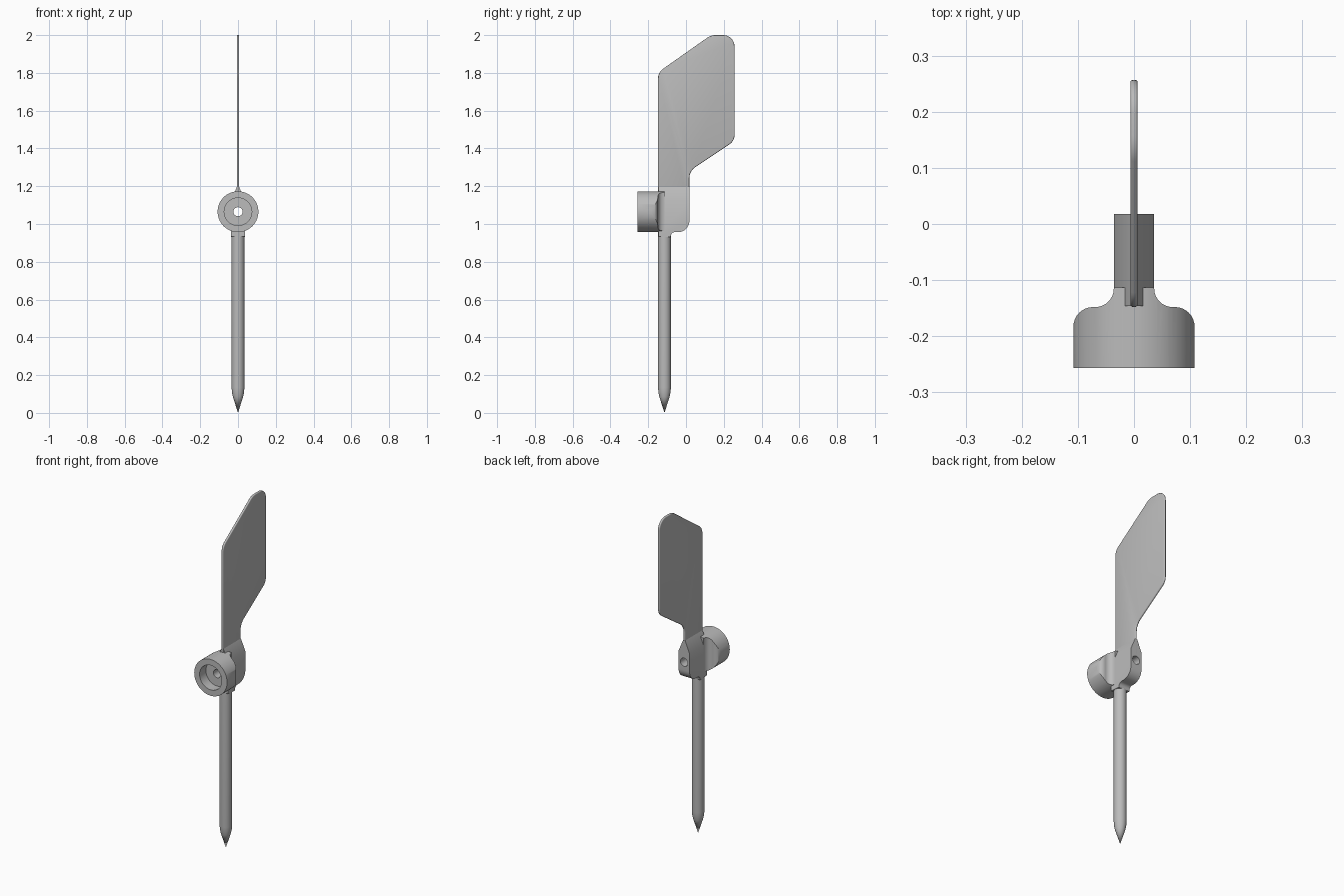
import bpy, bmesh, math
from mathutils import Vector, Matrix

cube = bpy.data.objects.get("Cube")
if cube:
    bpy.data.objects.remove(cube, do_unlink=True)

grey = bpy.data.materials.new("plain grey")
grey.use_nodes = True
grey.diffuse_color = (0.5, 0.5, 0.5, 1)
grey.node_tree.nodes["Principled BSDF"].inputs["Base Color"].default_value = (0.5, 0.5, 0.5, 1)

AXIS_Z = 1.065      # height of the hub axis
FRONT, STEM_Y, BACK = -0.257, -0.114, 0.018
HALF_W, HALF_T = 0.036, 0.0065


def rounded(corners, steps=8):
    """Outline with each corner (a, b, radius) replaced by an arc."""
    out = []
    for i, (a, b, r) in enumerate(corners):
        p = Vector((a, b))
        if r == 0:
            out.append(p)
            continue
        u = (Vector(corners[i - 1][:2]) - p).normalized()
        v = (Vector(corners[(i + 1) % len(corners)][:2]) - p).normalized()
        half = u.angle(v) / 2
        centre = p + (u + v).normalized() * (r / math.sin(half))
        start = p + u * (r / math.tan(half)) - centre
        turn = start.angle_signed(p + v * (r / math.tan(half)) - centre)
        for k in range(steps + 1):
            t = -turn * k / steps
            out.append(centre + Matrix.Rotation(t, 2) @ start)
    return out


def finish(bm, name):
    bmesh.ops.recalc_face_normals(bm, faces=bm.faces)
    mesh = bpy.data.meshes.new(name)
    bm.to_mesh(mesh)
    bm.free()
    mesh.materials.append(grey)
    ob = bpy.data.objects.new(name, mesh)
    bpy.context.collection.objects.link(ob)
    return ob


def prism(points, place, depth):
    """Bmesh of an outline placed in space and extruded by depth."""
    bm = bmesh.new()
    face = bm.faces.new([bm.verts.new(place(p)) for p in points])
    ext = bmesh.ops.extrude_face_region(bm, geom=[face])
    verts = [g for g in ext["geom"] if isinstance(g, bmesh.types.BMVert)]
    bmesh.ops.translate(bm, verts=verts, vec=depth)
    return bm


def rod_y(name, radius, y0, y1):
    bm = bmesh.new()
    bmesh.ops.create_cone(bm, cap_ends=True, segments=64, radius1=radius, radius2=radius,
                          depth=y1 - y0, matrix=Matrix.Translation((0, (y0 + y1) / 2, AXIS_Z))
                          @ Matrix.Rotation(math.pi / 2, 4, 'X'))
    ob = finish(bm, name)
    ob.hide_render = True
    return ob


def apply_all(ob):
    bpy.context.view_layer.objects.active = ob
    for m in list(ob.modifiers):
        bpy.ops.object.modifier_apply(modifier=m.name)


def boolean(ob, cutter, operation):
    m = ob.modifiers.new("cut", 'BOOLEAN')
    m.operation, m.object, m.solver = operation, cutter, 'EXACT'
    apply_all(ob)


# Hub: plan outline flowing from the wide cup into the narrow block, trimmed round
right = [(0.13, FRONT, 0), (0.13, -0.19, 0)]
plan = [(-0.108, FRONT, 0), (0.108, FRONT, 0), (0.108, -0.148, 0.035),
        (HALF_W, -0.148, 0.033), (HALF_W, -0.08, 0), (-HALF_W, -0.08, 0),
        (-HALF_W, -0.148, 0.033), (-0.108, -0.148, 0.035)]
hub = finish(prism(rounded(plan), lambda p: (p.x, p.y, AXIS_Z - 0.15), (0, 0, 0.3)), "hub")
trim = rod_y("hub_trim", 0.108, FRONT, -0.113)
boolean(hub, trim, 'INTERSECT')

# Block behind the hub, tapering up into the blade
side = [(-0.146, 0.935, 0), (-0.082, 0.93, 0), (-0.076, 0.957, 0.02), (BACK, 0.957, 0.06),
        (BACK, 1.125, 0), (-0.146, 1.125, 0)]
bm = prism(rounded(side), lambda p: (-HALF_W, p.x, p.y), (2 * HALF_W, 0, 0))
bm.normal_update()
top = max(bm.faces, key=lambda f: f.calc_center_median().z)
ext = bmesh.ops.extrude_face_region(bm, geom=[top])
bmesh.ops.delete(bm, geom=[top], context='FACES_ONLY')
for v in ext["geom"]:
    if isinstance(v, bmesh.types.BMVert):
        v.co.z = 1.195
        v.co.x *= HALF_T / HALF_W
block = finish(bm, "block")

# Recess in the cup and the hole through to the back
recess = rod_y("recess_cutter", 0.073, FRONT - 0.1, FRONT + 0.06)
bore = rod_y("bore_cutter", 0.024, FRONT - 0.1, BACK + 0.1)
boolean(hub, recess, 'DIFFERENCE')
for ob in (hub, block):
    boolean(ob, bore, 'DIFFERENCE')
for helper in (trim, recess, bore):
    bpy.data.objects.remove(helper, do_unlink=True)

# Blade: thin plate with rounded corners and edges
outline = [(-0.148, 1.1, 0), (BACK, 1.1, 0), (BACK, 1.28, 0.07), (0.257, 1.44, 0.06),
           (0.257, 2.0, 0.06), (0.132, 2.0, 0.08), (-0.148, 1.803, 0.06)]
blade = finish(prism(rounded(outline), lambda p: (-HALF_T, p.x, p.y), (2 * HALF_T, 0, 0)), "blade")
bevel = blade.modifiers.new("edge", 'BEVEL')
bevel.width, bevel.segments, bevel.angle_limit = 0.005, 3, math.radians(50)
apply_all(blade)

# Stake: round rod with a pointed foot
bm = bmesh.new()
profile = [(0, 0), (0.027, 0.085), (0.032, 0.108), (0.034, 0.135), (0.034, 0.98), (0, 0.98)]
verts = [bm.verts.new((r, STEM_Y, z)) for r, z in profile]
edges = [bm.edges.new(pair) for pair in zip(verts, verts[1:])]
bmesh.ops.spin(bm, geom=verts + edges, cent=(0, STEM_Y, 0), axis=(0, 0, 1),
               angle=2 * math.pi, steps=40)
bmesh.ops.remove_doubles(bm, verts=bm.verts, dist=0.0001)
stake = finish(bm, "stake")

bpy.ops.object.select_all(action='DESELECT')
for ob in (hub, block, blade, stake):
    ob.select_set(True)
bpy.context.view_layer.objects.active = hub
bpy.ops.object.shade_smooth_by_angle(angle=math.radians(35))
